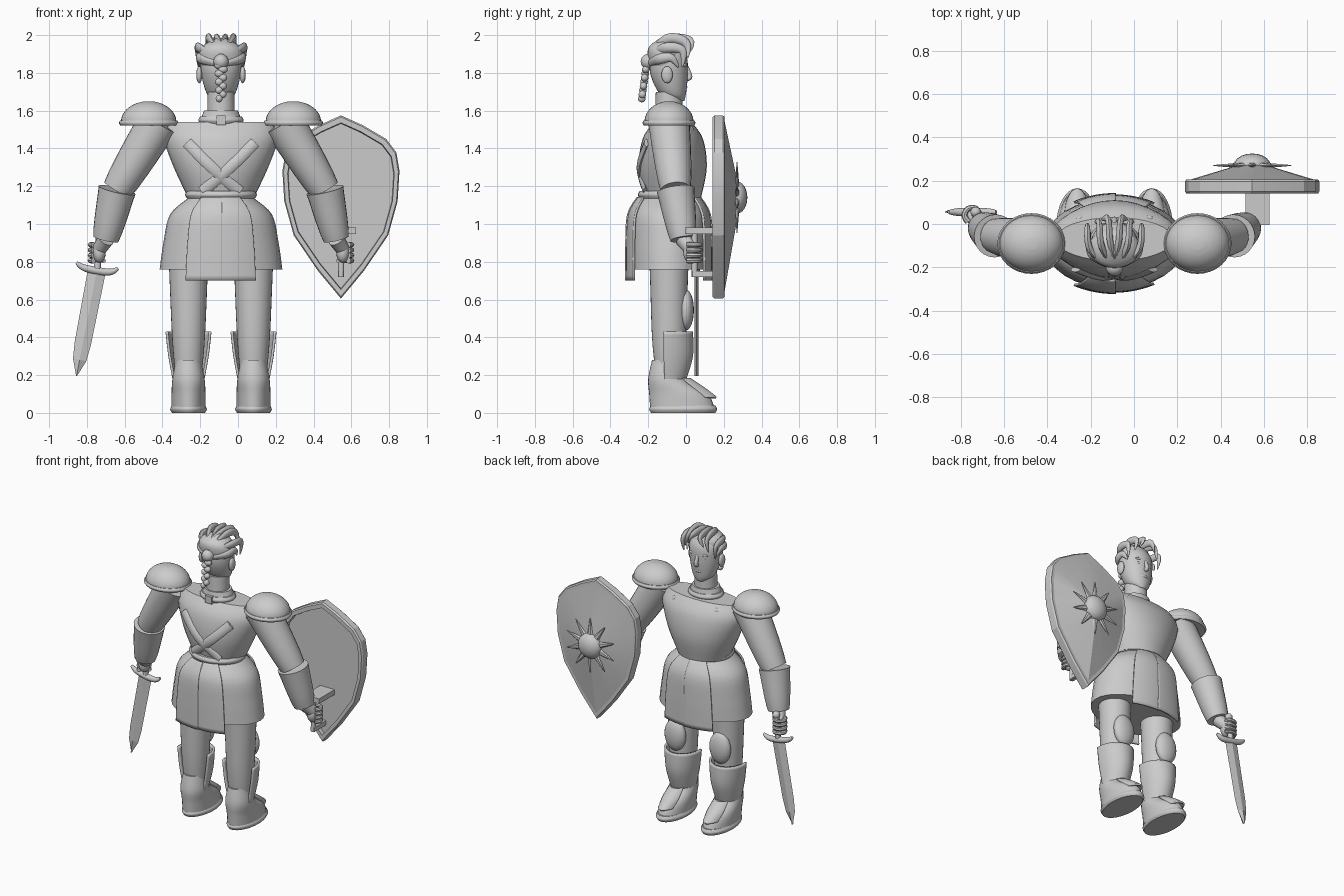
import bpy, bmesh
from math import sin, cos, pi, radians
from mathutils import Vector

if "Cube" in bpy.data.objects:
    bpy.data.objects.remove(bpy.data.objects["Cube"])

TONE = 0.6
grey = bpy.data.materials.new("plain_grey")
grey.use_nodes = True
grey.diffuse_color = (TONE, TONE, TONE, 1)
grey.node_tree.nodes["Principled BSDF"].inputs["Base Color"].default_value = (TONE, TONE, TONE, 1)

BODY_X = -0.09  # world position of the body axis; parts are placed relative to it
BODY_Y = -0.09
SIDES = {"left": 1, "right": -1}


def finish(name, bm, sharp_angle=40, thickness=0):
    """Turn a bmesh into a finished object."""
    bmesh.ops.recalc_face_normals(bm, faces=bm.faces)
    mesh = bpy.data.meshes.new(name)
    bm.to_mesh(mesh)
    bm.free()
    mesh.materials.append(grey)
    part = bpy.data.objects.new(name, mesh)
    part.location.x = BODY_X
    bpy.context.collection.objects.link(part)
    if thickness:
        solidify = part.modifiers.new("thickness", "SOLIDIFY")
        solidify.thickness = thickness
        solidify.offset = 0
    bpy.ops.object.select_all(action="DESELECT")
    part.select_set(True)
    bpy.context.view_layer.objects.active = part
    bpy.ops.object.shade_smooth_by_angle(angle=radians(sharp_angle))


def skin(name, rings, closed=True, sharp_angle=40, thickness=0):
    """Join rings of points into a surface, capped when the rings are closed."""
    bm = bmesh.new()
    loops = [[bm.verts.new(point) for point in ring] for ring in rings]
    count = len(loops[0])
    for lower, upper in zip(loops, loops[1:]):
        for i in range(count if closed else count - 1):
            j = (i + 1) % count
            bm.faces.new((lower[i], lower[j], upper[j], upper[i]))
    if closed:
        bm.faces.new(loops[0])
        bm.faces.new(loops[-1])
    finish(name, bm, sharp_angle, thickness)


def smooth(points, steps=5):
    """Run a soft curve through a few points of any dimension."""
    points = [Vector(point) for point in points]
    result = []
    for i, (start, end) in enumerate(zip(points, points[1:])):
        leaving = (end - points[max(i - 1, 0)]) / 2
        arriving = (points[min(i + 2, len(points) - 1)] - start) / 2
        gap = end - start
        for k in range(steps):
            t = k / steps
            bend = 3 * gap - 2 * leaving - arriving
            twist = leaving + arriving - 2 * gap
            result.append(start + t * (leaving + t * (bend + t * twist)))
    return result + [points[-1]]


def loft(name, sections, x=0, y=BODY_Y, arc=None, thickness=0, sharp_angle=40):
    """Stack ellipses given as (height, half width, half depth, optional shift in y)."""
    first, last = arc or (0, 360)
    count = 32
    turns = [radians(first + (last - first) * i / count) for i in range(count + bool(arc))]
    rings = []
    for height, width, depth, shift in smooth([(*section, 0)[:4] for section in sections]):
        rings.append([(x + width * cos(turn), y + shift + depth * sin(turn), height) for turn in turns])
    skin(name, rings, not arc, sharp_angle, thickness)


def tube(name, points, start, end, bulge=0, across=(0, 1, 0), flat=1, sides=16):
    """Sweep an ellipse along a curve, from radius start to radius end."""
    path = smooth(points)
    final = len(path) - 1
    rings = []
    for i, point in enumerate(path):
        along = (path[min(i + 1, final)] - path[max(i - 1, 0)]).normalized()
        u = Vector(across).cross(along).normalized()
        v = along.cross(u) * flat
        t = i / final
        radius = start + (end - start) * t + bulge * sin(pi * t)
        turns = [2 * pi * k / sides for k in range(sides)]
        rings.append([point + radius * (u * cos(turn) + v * sin(turn)) for turn in turns])
    skin(name, rings)


def ball(name, place, size):
    bm = bmesh.new()
    bmesh.ops.create_uvsphere(bm, u_segments=20, v_segments=12, radius=1)
    bmesh.ops.scale(bm, vec=size, verts=bm.verts)
    bmesh.ops.translate(bm, vec=place, verts=bm.verts)
    finish(name, bm)


def box(name, place, size):
    bm = bmesh.new()
    bmesh.ops.create_cube(bm, size=1)
    bmesh.ops.scale(bm, vec=size, verts=bm.verts)
    bmesh.ops.translate(bm, vec=place, verts=bm.verts)
    finish(name, bm)


def rim(name, height, width, depth, edge, x=0, y=BODY_Y):
    """Thin rounded band around an ellipse."""
    inner_width, inner_depth = width - edge / 2, depth - edge / 2
    loft(name, [(height - edge, inner_width, inner_depth), (height, width, depth),
                (height + edge, inner_width, inner_depth)], x, y)


# Torso, collar and belt
loft("torso", [(1.14, .175, .15), (1.3, .25, .18), (1.45, .3, .16), (1.54, .27, .1)], y=-.07)
rim("belt", height=1.155, width=.19, depth=.165, edge=.02)
rim("gorget", height=1.55, width=.12, depth=.1, edge=.02)
loft("collar", [(1.55, .11, .09), (1.6, .09, .08)])
loft("neck", [(1.5, .075, .075), (1.7, .07, .07)])
box("collar_clasp", place=(0, -.18, 1.55), size=(.05, .03, .05))

# Skirt with two hanging panels at the back and two at the front
skirt = [(1.14, .17, .15), (1.05, .27, .2), (.9, .305, .21), (.76, .325, .21)]
loft("skirt", skirt)
hem = (.7, .325, .21)
panels = {"back_right": -106, "back_left": -74, "front_left": 74, "front_right": 106}
for word, heading in panels.items():
    gap = .016 if "right" in word else .01
    panel = [(height, width + gap, depth + gap) for height, width, depth in skirt[:-1] + [hem]]
    loft("skirt_panel_" + word, panel, arc=(heading - 17, heading + 17), thickness=.012)

# Head and face
loft("head", [(1.65, .03, .03, .05), (1.69, .075, .07, .02), (1.8, .105, .1), (1.9, .1, .09), (1.97, .03, .03)],
     sharp_angle=80)
tube("nose", [(0, 0, 1.84), (0, .02, 1.78), (0, 0, 1.77)], start=.008, end=.012, bulge=.004, across=(1, 0, 0))
ball("lips", place=(0, -.005, 1.725), size=(.03, .012, .01))
for word, side in SIDES.items():
    ball("eye_" + word, place=(side * .04, -.01, 1.81), size=(.02, .012, .01))
    ball("brow_" + word, place=(side * .04, -.01, 1.84), size=(.03, .015, .01))
    ball("ear_" + word, place=(side * .115, -.1, 1.79), size=(.016, .03, .045))

# Hair: cap, swept strands on both sides, braid
loft("hair_cap", [(1.81, .09, .07), (1.88, .118, .09), (1.94, .1, .085), (1.985, .02, .02)], y=-.11, sharp_angle=80)
ball("hair_knot", place=(0, -.2, 1.86), size=(.04, .04, .04))
strands = {
    "crown": [(0, -.2, 1.88), (.06, -.1, 1.98), (.07, 0, 1.96), (.09, .01, 1.88)],
    "temple": [(0, -.2, 1.86), (.11, -.12, 1.93), (.125, -.02, 1.92), (.12, -.02, 1.83)],
    "side": [(0, -.2, 1.84), (.1, -.15, 1.87), (.12, -.08, 1.88), (.11, -.04, 1.83)],
    "fringe": [(0, -.16, 1.95), (.02, -.08, 1.98), (.03, .02, 1.97), (.06, .02, 1.91)],
}
for word, side in SIDES.items():
    for lock, points in strands.items():
        tube(f"{lock}_strand_{word}", [(side * x, y, z) for x, y, z in points],
             start=.015, end=.003, bulge=.017, across=(1, 0, 0), flat=.6, sides=10)
for i in range(9):
    sway = .01 if i % 2 else -.01
    ball(f"braid_knot_{i}", place=(sway, -.21 - .003 * i, 1.84 - .022 * i), size=(.026 - .001 * i, .02, .02))

for word, side in SIDES.items():
    # Arm joints
    shoulder = Vector((side * .33, BODY_Y, 1.54))
    elbow = Vector((side * .55, -.055, 1.18))
    wrist = Vector((side * .61, -.015, .92))
    fist = Vector((side * .655, .04, .85))

    # Shoulder plate: half dome above a rounded rim
    plate_x = side * .383
    turns = [pi / 2 * i / 7 for i in range(7)]
    loft("pauldron_" + word, [(1.54 + .11 * sin(a), .147 * cos(a), .13 * cos(a)) for a in turns], x=plate_x)
    rim("pauldron_rim_" + word, height=1.535, width=.157, depth=.14, edge=.014, x=plate_x)

    # Arm, cuff and fist
    tube("upper_arm_" + word, [shoulder, elbow], start=.11, end=.08, bulge=.005, sides=24)
    tube("cuff_" + word, [elbow, wrist], start=.1, end=.068, bulge=.003, sides=24)
    tube("wrist_" + word, [wrist, fist], start=.045, end=.035)
    ball("palm_" + word, place=fist - Vector((side * .01, .015, 0)), size=(.035, .04, .055))
    for i in range(4):
        knuckle = fist + Vector((0, 0, .04 - .028 * i))
        curl = [knuckle + .037 * Vector((side * cos(a), sin(a), 0)) for a in (-1, 0, 1, 2, 3)]
        tube(f"finger_{word}_{i}", curl, start=.015, end=.01, across=(0, 0, 1), sides=8)

    # Crossed strap and chest rivet
    tube("back_strap_" + word, [(side * .18, -.21, 1.43), (side * .05, -.25, 1.3), (-side * .1, -.215, 1.17)],
         start=.03, end=.03, flat=.4, sides=8)
    ball("chest_rivet_" + word, place=(side * .16, .02, 1.5), size=(.02, .02, .02))

    # Leg, knee pad, shin guard and boot
    leg_x = side * .172
    loft("leg_" + word, [(.95, .11, .11), (.7, .1, .1), (.4, .087, .09), (.2, .07, .07)], x=leg_x)
    ball("knee_pad_" + word, place=(leg_x, 0, .545), size=(.078, .042, .108))
    loft("greave_" + word, [(.43, .115, .13), (.3, .1, .13), (.165, .075, .09)],
         x=leg_x, y=-.1, arc=(-8, 188), thickness=.014)
    loft("boot_" + word, [(.03, .09, .17, .08), (.1, .09, .155, .06), (.18, .085, .1), (.28, .066, .08)],
         x=leg_x, y=-.1)
    rim("sole_" + word, height=.02, width=.097, depth=.18, edge=.02, x=leg_x, y=-.015)
    loft("instep_plate_" + word, [(.18, .06, .11), (.13, .07, .145, .04), (.08, .06, .17, .08)],
         x=leg_x, y=-.09, arc=(40, 140), thickness=.012)

# Sword in the right fist
hilt = Vector((-.655, .055, .765))
pommel = hilt + Vector((.015, 0, .155))
tip = hilt + Vector((-.11, 0, -.57))
tube("sword_grip", [pommel, hilt], start=.018, end=.018)
ball("sword_pommel", place=pommel, size=(.024, .024, .024))
tube("sword_guard", [hilt + Vector((x, 0, z)) for x, z in ((-.11, .03), (-.06, 0), (.06, -.02), (.11, 0))],
     start=.008, end=.008, bulge=.012)
blade = []
for t, width in ((0, .047), (.7, .043), (.85, .035), (1, .002)):
    spine = hilt.lerp(tip, t)
    edge, ridge = Vector((width, 0, -width / 5)), Vector((0, .01, 0))
    blade.append([spine - edge, spine + ridge, spine + edge, spine - ridge])
skin("sword_blade", blade, sharp_angle=10)

# Shield: faceted outline, raised rim and shallow cone
middle = Vector((.635, 0, 1.14))
half = [(0, 1.575), (.24, 1.45), (.31, 1.28), (.25, .94), (0, .605)]
right_edge = smooth(half, steps=2)
outline = right_edge + [Vector((-x, z)) for x, z in right_edge[-2:0:-1]]
rings = []
for scale, y in ((.9, .165), (.91, .14), (.98, .14), (1, .15), (1, .195), (.98, .205), (.92, .205), (.2, .272)):
    rings.append([(middle.x + x * scale, y, middle.z + (z - middle.z) * scale) for x, z in outline])
skin("shield", rings, sharp_angle=15)

# Sun emblem
boss = middle + Vector((0, .27, 0))
ball("shield_boss", place=boss, size=(.085, .055, .085))
for i in range(10):
    turn = 2 * pi * (i + .5) / 10
    ray = Vector((cos(turn), 0, sin(turn)))
    tube(f"sun_ray_{i}", [boss + ray * .07, boss + ray * .19], start=.024, end=.002, flat=.6, sides=6)

# Shield grips
tube("shield_handle", [(.64, .045, .97), (.635, .045, .72)], start=.016, end=.016)
box("upper_bracket", place=(.66, .08, .965), size=(.11, .17, .035))
box("lower_bracket", place=(.635, .1, .735), size=(.03, .13, .03))
